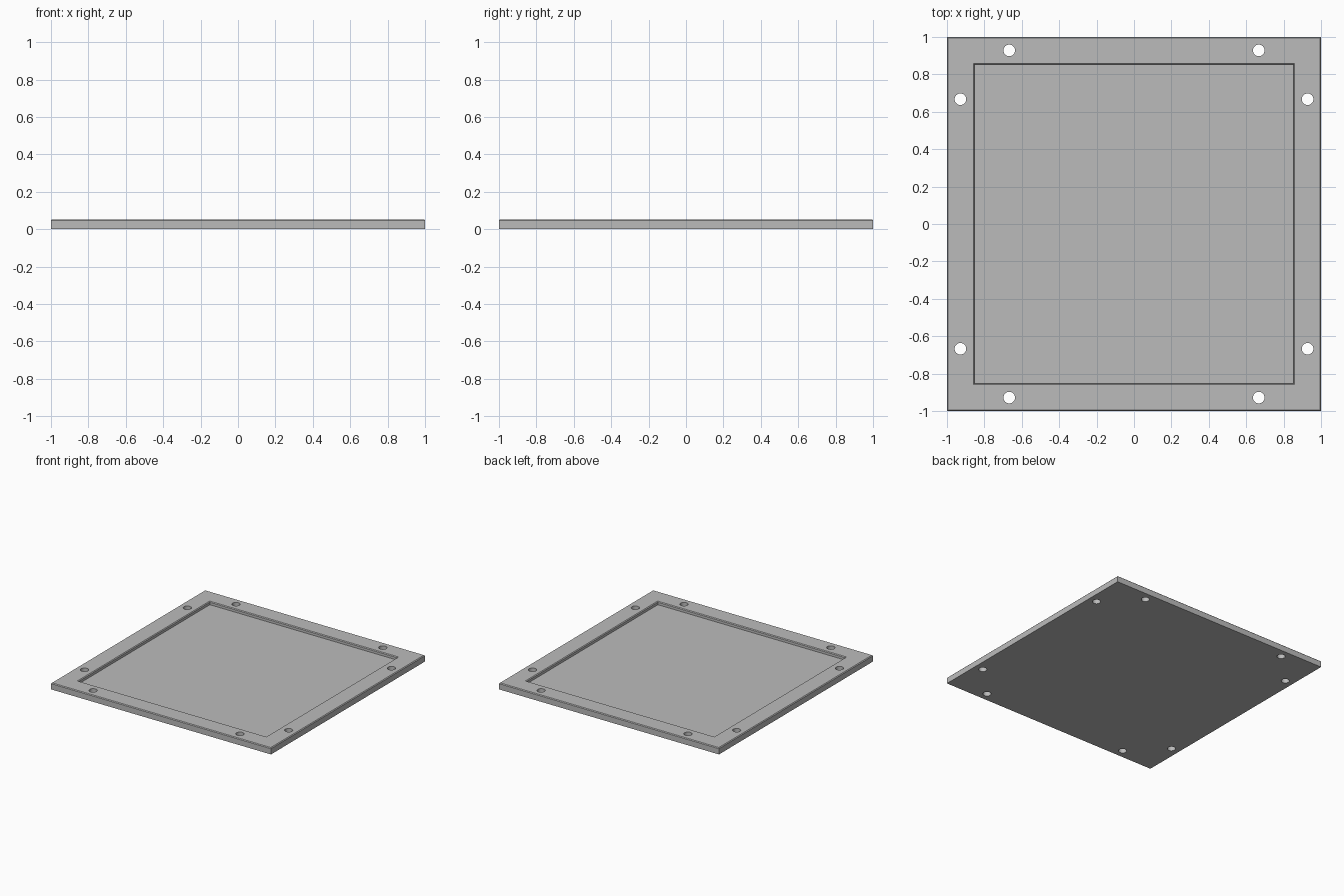
import bpy, bmesh
from mathutils import Matrix, Vector

cube = bpy.data.objects.get("Cube")
if cube:
    bpy.data.objects.remove(cube, do_unlink=True)

HEIGHT, FLOOR, CHAMFER = 0.053, 0.027, 0.006
INNER = 0.853
HOLE_RADIUS, HOLE_EDGE, HOLE_ALONG = 0.031, 0.928, 0.667

grey = bpy.data.materials.new("plain grey")
grey.use_nodes = True
colour = (0.5, 0.5, 0.5, 1)
grey.diffuse_color = colour
grey.node_tree.nodes["Principled BSDF"].inputs["Base Color"].default_value = colour


def make_object(name, bm):
    bmesh.ops.recalc_face_normals(bm, faces=bm.faces)
    mesh = bpy.data.meshes.new(name)
    bm.to_mesh(mesh)
    bm.free()
    mesh.materials.append(grey)
    obj = bpy.data.objects.new(name, mesh)
    bpy.context.collection.objects.link(obj)
    return obj


# Square tray: stacked rings from the underside, over the rim, to the recess floor
profile = [(1, 0), (1, HEIGHT - CHAMFER), (1 - CHAMFER, HEIGHT),
           (INNER + CHAMFER, HEIGHT), (INNER, HEIGHT - CHAMFER), (INNER, FLOOR)]
corners = [(-1, -1), (1, -1), (1, 1), (-1, 1)]
bm = bmesh.new()
rings = [[bm.verts.new((x * half, y * half, z)) for x, y in corners]
         for half, z in profile]
for low, high in zip(rings, rings[1:]):
    for i in range(4):
        j = (i + 1) % 4
        bm.faces.new((low[i], low[j], high[j], high[i]))
bm.faces.new(rings[0][::-1])
bm.faces.new(rings[-1])
plate = make_object("recessed_plate", bm)

# Two through holes in each side of the rim
bm = bmesh.new()
for sx in (-1, 1):
    for sy in (-1, 1):
        for x, y in ((HOLE_EDGE, HOLE_ALONG), (HOLE_ALONG, HOLE_EDGE)):
            bmesh.ops.create_cone(
                bm, cap_ends=True, segments=32, depth=0.3,
                radius1=HOLE_RADIUS, radius2=HOLE_RADIUS,
                matrix=Matrix.Translation(Vector((sx * x, sy * y, HEIGHT / 2))))
cutter = make_object("hole_cutter", bm)

cut = plate.modifiers.new("screw holes", "BOOLEAN")
cut.operation = "DIFFERENCE"
cut.solver = "EXACT"
cut.object = cutter
bpy.context.view_layer.objects.active = plate
plate.select_set(True)
bpy.ops.object.modifier_apply(modifier=cut.name)
bpy.data.objects.remove(cutter, do_unlink=True)

# Round hole walls shade smoothly while the plate edges stay crisp
bpy.ops.object.shade_smooth_by_angle(angle=0.5)
